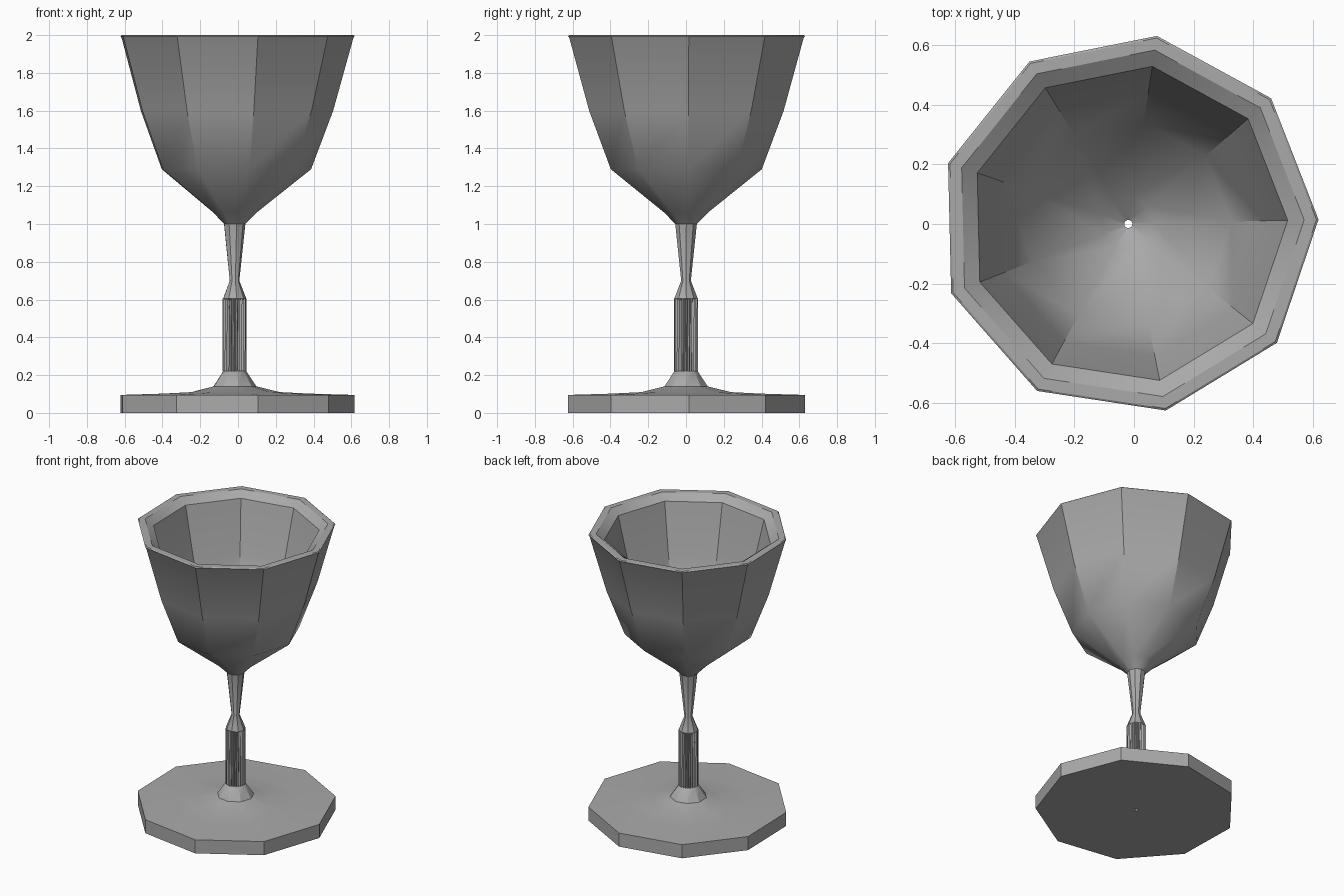
import bpy, bmesh, math, random

cube = bpy.data.objects.get("Cube")
if cube:
    bpy.data.objects.remove(cube)

SIDES = 9
AXIS_X = -0.019
START = math.radians(1.35)
HOLE = 0.014

grey = bpy.data.materials.new("plain grey")
grey.use_nodes = True
grey.diffuse_color = (0.4, 0.4, 0.4, 1)
grey.node_tree.nodes["Principled BSDF"].inputs["Base Color"].default_value = grey.diffuse_color


def build(name, rings, closed):
    """Bridge equal-length rings of points into one object."""
    bm = bmesh.new()
    loops = [[bm.verts.new(p) for p in ring] for ring in rings]
    pairs = list(zip(loops, loops[1:]))
    if closed:
        pairs.append((loops[-1], loops[0]))
    for a, b in pairs:
        n = len(a)
        for i in range(n):
            j = (i + 1) % n
            bm.faces.new((a[i], a[j], b[j], b[i]))
    bmesh.ops.recalc_face_normals(bm, faces=bm.faces)
    mesh = bpy.data.meshes.new(name)
    bm.to_mesh(mesh)
    bm.free()
    mesh.materials.append(grey)
    obj = bpy.data.objects.new(name, mesh)
    bpy.context.collection.objects.link(obj)
    bpy.ops.object.select_all(action='DESELECT')
    obj.select_set(True)
    bpy.context.view_layer.objects.active = obj
    bpy.ops.object.shade_smooth_by_angle(angle=math.radians(32))
    return obj


def ring(r, z, n=SIDES, turn=START):
    """Regular ring round the goblet's axis."""
    return [(AXIS_X + r * math.cos(turn + math.tau * i / n),
             r * math.sin(turn + math.tau * i / n), z) for i in range(n)]


# Goblet body: foot, stem, bowl, rim and lining in one turned profile
foot = [(HOLE, 0), (0.637, 0), (0.637, 0.095), (0.4, 0.102), (0.24, 0.11), (0.117, 0.14)]
stem = [(0.063, 0.22), (0.052, 0.225), (0.052, 0.595), (0.063, 0.605), (0.026, 0.7), (0.058, 1.0)]
bowl = [(0.117, 1.06), (0.406, 1.29), (0.523, 1.6), (0.63, 1.985)]
rim = [(0.637, 1.995), (0.63, 2.0), (0.589, 2.0), (0.534, 1.96)]
lining = [(0.45, 1.62), (0.345, 1.33), (0.09, 1.12), (HOLE, 1.07)]
build("goblet", [ring(r, z) for r, z in foot + stem + bowl + rim + lining], True)

# Fluted sleeve: irregular shallow grooves round the lower stem
random.seed(4)
FLUTES = 27
depth = [random.uniform(0.006, 0.014) for _ in range(FLUTES)]


def fluted(z, twist):
    pts = []
    for i in range(FLUTES * 2):
        r = 0.063 - (depth[i // 2] if i % 2 else 0)
        a = START + twist + math.pi * i / FLUTES
        pts.append((AXIS_X + r * math.cos(a), r * math.sin(a), z))
    return pts


build("fluted_sleeve", [ring(0.05, 0.22, FLUTES * 2), fluted(0.22, 0),
                        fluted(0.605, 0.06), ring(0.05, 0.605, FLUTES * 2)], False)
